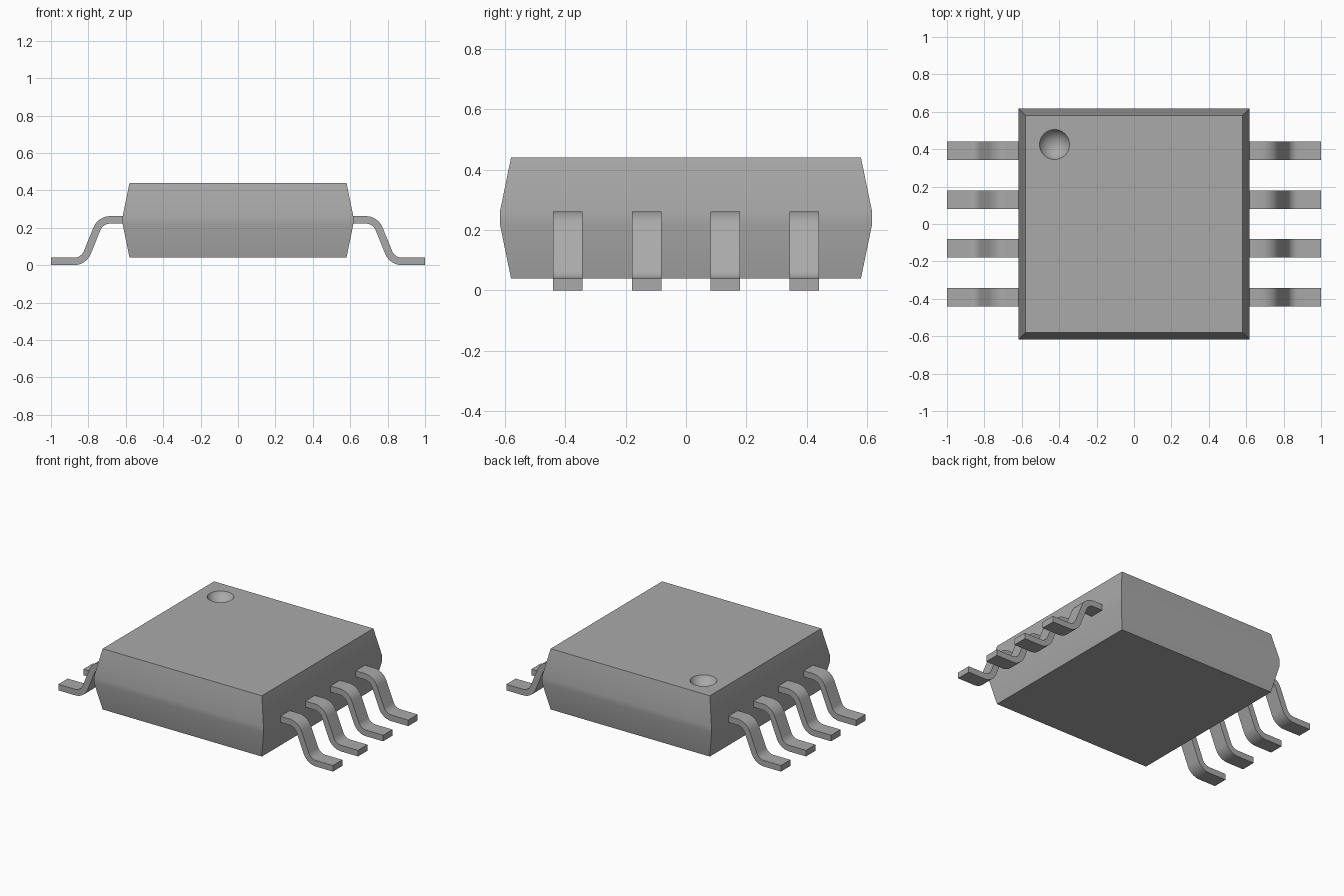
import bpy, bmesh, math
from mathutils import Vector

if "Cube" in bpy.data.objects:
    bpy.data.objects.remove(bpy.data.objects["Cube"], do_unlink=True)

grey = bpy.data.materials.new("plain grey")
grey.use_nodes = True
COLOR = (0.4, 0.4, 0.4, 1)
grey.diffuse_color = COLOR
grey.node_tree.nodes["Principled BSDF"].inputs["Base Color"].default_value = COLOR


def add_object(name, bm):
    bmesh.ops.recalc_face_normals(bm, faces=bm.faces)
    mesh = bpy.data.meshes.new(name)
    bm.to_mesh(mesh)
    bm.free()
    mesh.materials.append(grey)
    obj = bpy.data.objects.new(name, mesh)
    bpy.context.collection.objects.link(obj)
    return obj


def smooth(obj):
    bpy.ops.object.select_all(action="DESELECT")
    obj.select_set(True)
    bpy.context.view_layer.objects.active = obj
    bpy.ops.object.shade_smooth_by_angle(angle=math.radians(35))


# Body: square sections, widest around the middle
bm = bmesh.new()
rings = []
for z, half in ((0.04, 0.58), (0.22, 0.617), (0.26, 0.617), (0.44, 0.58)):
    rings.append([bm.verts.new((sx * half, sy * half, z))
                  for sx, sy in ((-1, -1), (1, -1), (1, 1), (-1, 1))])
for low, high in zip(rings, rings[1:]):
    for i in range(4):
        j = (i + 1) % 4
        bm.faces.new((low[i], low[j], high[j], high[i]))
bm.faces.new(rings[0])
bm.faces.new(rings[-1])
body = add_object("body", bm)

# Round dimple marking the first lead
RIM, DEPTH = 0.08, 0.05
radius = (RIM ** 2 + DEPTH ** 2) / (2 * DEPTH)
bm = bmesh.new()
bmesh.ops.create_uvsphere(bm, u_segments=48, v_segments=48, radius=radius)
bmesh.ops.translate(bm, verts=bm.verts, vec=(-0.425, 0.425, 0.44 - DEPTH + radius))
cutter = add_object("dimple_cutter", bm)
cut = body.modifiers.new("dimple", "BOOLEAN")
cut.operation, cut.solver, cut.object = "DIFFERENCE", "EXACT", cutter
bpy.ops.object.select_all(action="DESELECT")
body.select_set(True)
bpy.context.view_layer.objects.active = body
bpy.ops.object.modifier_apply(modifier=cut.name)
bpy.data.objects.remove(cutter, do_unlink=True)
smooth(body)

# Lead centre line: shoulder, slope and foot with rounded bends
HALF_T, HALF_W, TRIM, STEPS = 0.02, 0.049, 0.052, 10
corners = [Vector(p) for p in ((0.59, 0.242), (0.735, 0.242), (0.825, 0.02), (1.0, 0.02))]
path = [(corners[0], Vector((1, 0)))]
for before, corner, after in zip(corners, corners[1:], corners[2:]):
    d_in, d_out = (corner - before).normalized(), (after - corner).normalized()
    turn = d_in.angle_signed(d_out)
    bend = TRIM / math.tan(abs(turn) / 2)
    side = Vector((-d_in.y, d_in.x))
    if side.dot(d_out) < 0:
        side.negate()
    start = corner - d_in * TRIM
    for k in range(STEPS + 1):
        a = abs(turn) * k / STEPS
        point = start + d_in * bend * math.sin(a) + side * bend * (1 - math.cos(a))
        path.append((point, d_in * math.cos(a) + side * math.sin(a)))
path.append((corners[-1], Vector((1, 0))))


def add_lead(name, sx, y):
    bm = bmesh.new()
    sections = []
    for p, d in path:
        normal = Vector((-d.y, d.x)) * HALF_T
        sections.append([bm.verts.new((sx * (p.x + n * normal.x), y + w * HALF_W, p.y + n * normal.y))
                         for n, w in ((-1, -1), (1, -1), (1, 1), (-1, 1))])
    for a, b in zip(sections, sections[1:]):
        for i in range(4):
            j = (i + 1) % 4
            bm.faces.new((a[i], a[j], b[j], b[i]))
    bm.faces.new(sections[0])
    bm.faces.new(sections[-1])
    smooth(add_object(name, bm))


# Four leads on each side
for label, sx in (("left", 1), ("right", -1)):
    for i in range(4):
        add_lead(f"{label}_lead_{i + 1}", sx, (i - 1.5) * 0.261)
